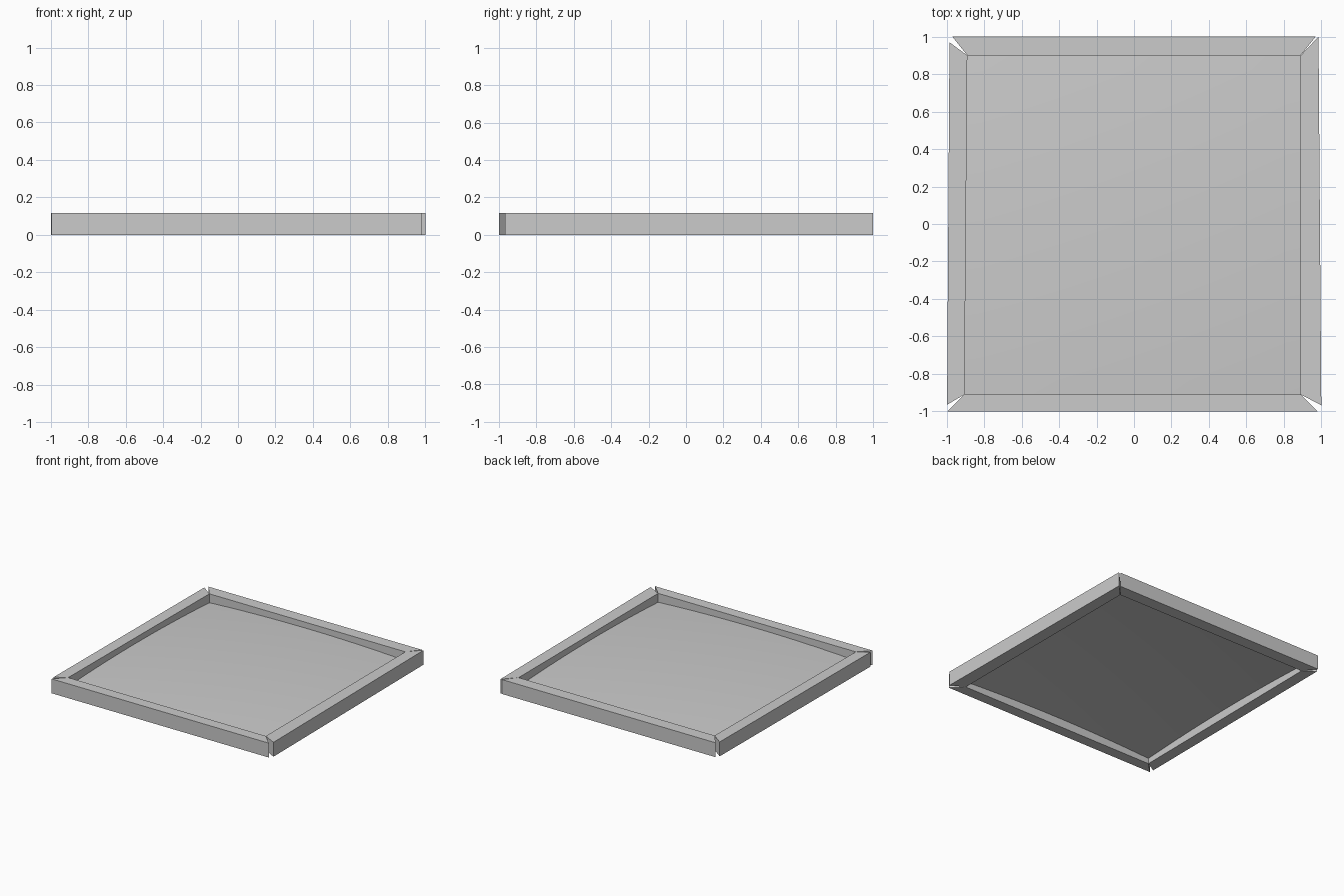
import bpy

if "Cube" in bpy.data.objects:
    bpy.data.objects.remove(bpy.data.objects["Cube"])

HEIGHT = 0.118
CORNER_Z = 0.045   # panel height at its corners
BULGE = 0.025      # rise of each panel edge; the centre rises twice as much
STEPS = 24

# Inner opening corners, shared by the rails and the panel
BL, BR, TR, TL = (-0.905, -0.91), (0.89, -0.91), (0.89, 0.90), (-0.89, 0.90)


def make_object(name, verts, faces):
    mesh = bpy.data.meshes.new(name)
    mesh.from_pydata(verts, [], faces)
    mesh.update()
    obj = bpy.data.objects.new(name, mesh)
    bpy.context.collection.objects.link(obj)
    return obj


def make_prism(name, outline, height):
    """Extrude a counter-clockwise outline up from the ground."""
    n = len(outline)
    verts = [(x, y, z) for z in (0, height) for x, y in outline]
    sides = [(i, (i + 1) % n, (i + 1) % n + n, i + n) for i in range(n)]
    caps = [tuple(reversed(range(n))), tuple(range(n, 2 * n))]
    return make_object(name, verts, sides + caps)


# Four loosely mitred rails with small gaps at the corners
rails = {
    "front_rail": [(-0.995, -1.0), (0.98, -1.0), BR, BL],
    "right_rail": [(1.0, -0.968), (0.985, 1.0), TR, BR],
    "back_rail": [(0.97, 1.0), (-0.97, 1.0), TL, TR],
    "left_rail": [(-0.985, 0.97), (-0.998, -0.965), BL, TL],
}
for name, outline in rails.items():
    make_prism(name, outline, HEIGHT)

# Gently domed panel filling the opening
verts, faces = [], []
for j in range(STEPS + 1):
    for i in range(STEPS + 1):
        u, v = i / STEPS, j / STEPS
        x, y = [(1 - v) * ((1 - u) * BL[k] + u * BR[k]) + v * ((1 - u) * TL[k] + u * TR[k])
                for k in (0, 1)]
        verts.append((x, y, CORNER_Z + BULGE * 4 * (u * (1 - u) + v * (1 - v))))
row = STEPS + 1
for j in range(STEPS):
    for i in range(STEPS):
        a = j * row + i
        faces.append((a, a + 1, a + row + 1, a + row))
panel = make_object("panel", verts, faces)
panel.data.shade_smooth()
